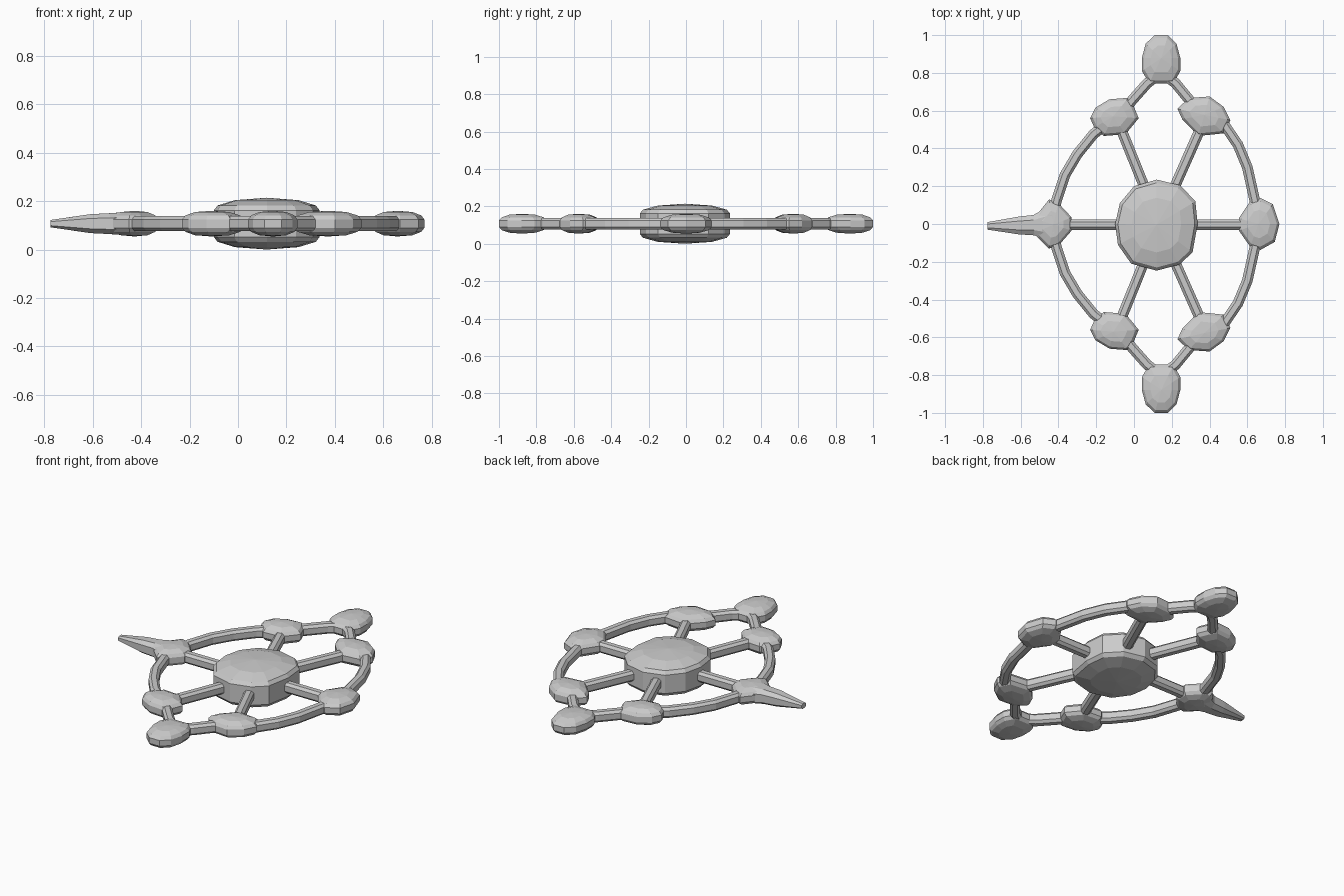
import bpy, bmesh
from mathutils import Vector

if "Cube" in bpy.data.objects:
    bpy.data.objects.remove(bpy.data.objects["Cube"])

ZC = 0.107  # mid-plane height


def finish(name, rings, caps):
    """Skin closed rings of points; caps are 'fan' points or None for flat ends."""
    bm = bmesh.new()
    loops = [[bm.verts.new(p) for p in r] for r in rings]
    n = len(loops[0])
    for a, b in zip(loops, loops[1:]):
        for i in range(n):
            j = (i + 1) % n
            bm.faces.new((a[i], a[j], b[j], b[i]))
    for loop, cap in ((loops[0], caps[0]), (loops[-1], caps[1])):
        if cap is None:
            bm.faces.new(loop)
        else:
            tip = bm.verts.new(cap)
            for i in range(n):
                bm.faces.new((loop[i], loop[(i + 1) % n], tip))
    bmesh.ops.recalc_face_normals(bm, faces=bm.faces)
    me = bpy.data.meshes.new(name)
    bm.to_mesh(me)
    bm.free()
    ob = bpy.data.objects.new(name, me)
    bpy.context.collection.objects.link(ob)
    return ob


def pad(name, outline, profile, peak):
    """Faceted lens: outline in plan, shrunk by (scale, half height) profile."""
    c = sum((Vector(p) for p in outline), Vector((0, 0))) / len(outline)
    full = [(s, -h) for s, h in reversed(profile)] + profile
    rings = [[(c.x + (x - c.x) * s, c.y + (y - c.y) * s, ZC + h)
              for x, y in outline] for s, h in full]
    finish(name, rings, ((c.x, c.y, ZC - peak), (c.x, c.y, ZC + peak)))


def bar(name, path, sizes=None):
    """Chamfered bar along a flat path; sizes are (half width, half height)."""
    pts = [Vector(p) for p in path]
    sizes = sizes or [(0.028, 0.031)] * len(pts)
    rings = []
    for i, (p, (w, h)) in enumerate(zip(pts, sizes)):
        d = (pts[min(i + 1, len(pts) - 1)] - pts[max(i - 1, 0)]).normalized()
        side = Vector((-d.y, d.x))
        rings.append([(p.x + side.x * a * w, p.y + side.y * a * w, ZC + b * h)
                      for a, b in ((1, -.55), (1, .55), (.5, 1), (-.5, 1),
                                   (-1, .55), (-1, -.55), (-.5, -1), (.5, -1))])
    finish(name, rings, (None, None))


def flip(pts, s):
    return [(x, y * s) for x, y in pts]


KNOB = [(1, 0.017), (0.88, 0.034), (0.55, 0.048)]

# Central domed hub
pad("hub", [(0.12, 0.235), (0.0, 0.2), (-0.075, 0.11), (-0.1, 0), (-0.085, -0.11),
            (-0.015, -0.21), (0.12, -0.247), (0.24, -0.215), (0.31, -0.15),
            (0.337, 0), (0.325, 0.12), (0.245, 0.205)],
    [(1, 0.055), (0.93, 0.075), (0.6, 0.097)], 0.107)

# Left junction and tapered spike
pad("left_knob", [(-0.53, 0.03), (-0.45, 0.13), (-0.40, 0.11), (-0.33, 0.035),
                  (-0.33, -0.035), (-0.40, -0.115), (-0.45, -0.13), (-0.53, -0.05)],
    KNOB, 0.053)
bar("spike", [(-0.775, -0.01), (-0.61, -0.008), (-0.53, -0.006), (-0.43, 0)],
    [(0.02, 0.015), (0.047, 0.039), (0.054, 0.043), (0.1, 0.05)])

# Right junction
pad("right_knob", [(0.555, 0.03), (0.615, 0.12), (0.67, 0.137), (0.735, 0.105),
                   (0.77, 0), (0.745, -0.095), (0.67, -0.137), (0.615, -0.12),
                   (0.555, -0.035)], KNOB, 0.053)

# Straight spokes along x
bar("left_spoke", [(-0.4, -0.003), (0, -0.003)])
bar("right_spoke", [(0.25, -0.003), (0.62, -0.003)])

# Everything repeated on both sides of y = 0
for s, tag in ((1, "back"), (-1, "front")):
    pad(tag + "_end_knob", flip([(0.08, 0.745), (0.21, 0.745), (0.245, 0.81),
        (0.245, 0.88), (0.225, 0.955), (0.18, 1.0), (0.11, 1.0), (0.062, 0.955),
        (0.042, 0.88), (0.042, 0.81)], s), KNOB, 0.053)
    pad(tag + "_left_knob", flip([(-0.232, 0.56), (-0.205, 0.615), (-0.13, 0.66),
        (-0.03, 0.668), (0.0, 0.62), (0.025, 0.56), (-0.045, 0.475),
        (-0.16, 0.466), (-0.21, 0.51)], s), KNOB, 0.053)
    pad(tag + "_right_knob", flip([(0.23, 0.61), (0.29, 0.667), (0.4, 0.675),
        (0.475, 0.62), (0.51, 0.55), (0.475, 0.48), (0.34, 0.466),
        (0.255, 0.555)], s), KNOB, 0.053)
    # Curved rim segments between junctions
    bar(tag + "_left_rim", flip([(-0.43, 0.04), (-0.41, 0.125), (-0.365, 0.26),
        (-0.30, 0.37), (-0.215, 0.475), (-0.12, 0.55)], s))
    bar(tag + "_right_rim", flip([(0.655, 0.04), (0.638, 0.13), (0.60, 0.30),
        (0.55, 0.42), (0.475, 0.53), (0.40, 0.58)], s))
    bar(tag + "_left_link", flip([(-0.07, 0.58), (-0.01, 0.655), (0.07, 0.745),
        (0.13, 0.79)], s))
    bar(tag + "_right_link", flip([(0.36, 0.58), (0.29, 0.66), (0.22, 0.745),
        (0.16, 0.79)], s))
    # Slanted spokes
    bar(tag + "_left_slant", flip([(-0.10, 0.58), (0.07, 0.16)], s))
    bar(tag + "_right_slant", flip([(0.385, 0.58), (0.19, 0.14)], s))
